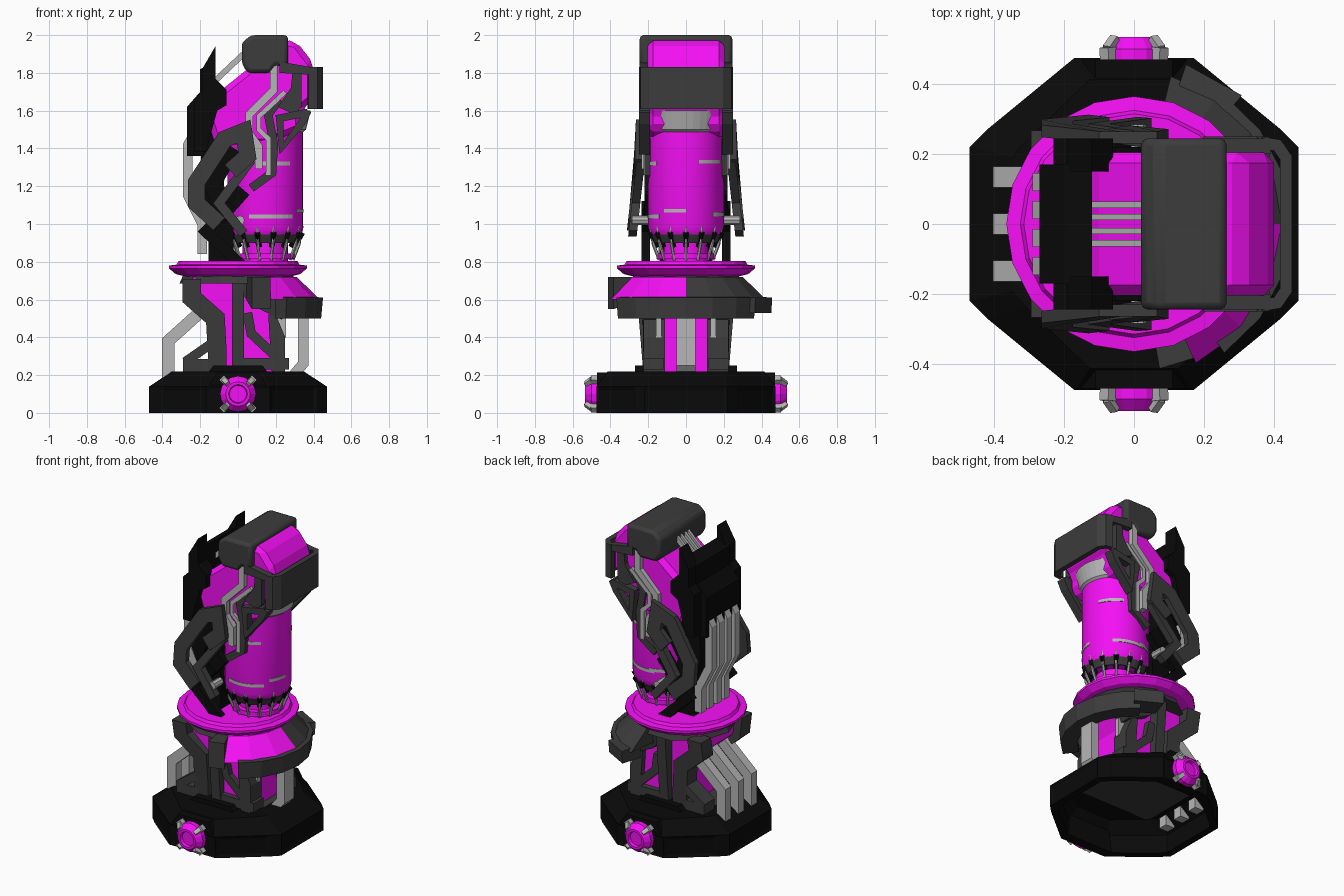
import bpy, bmesh
from math import sin, cos, radians, pi
from mathutils import Vector

def mat(name, c):
    m = bpy.data.materials.new(name)
    m.diffuse_color = (*c, 1)
    return m

PINK = mat("magenta", (0.92, 0.005, 0.92))
DARK = mat("dark_grey", (0.045, 0.045, 0.045))
BLACK = mat("black", (0.003, 0.003, 0.003))
GREY = mat("light_grey", (0.47, 0.47, 0.47))

def finish(name, bm, m, bevel=0, segs=1, smooth=False):
    bmesh.ops.remove_doubles(bm, verts=bm.verts, dist=1e-5)
    bmesh.ops.recalc_face_normals(bm, faces=bm.faces)
    me = bpy.data.meshes.new(name)
    bm.to_mesh(me)
    bm.free()
    me.materials.append(m)
    o = bpy.data.objects.new(name, me)
    bpy.context.collection.objects.link(o)
    if bevel:
        b = o.modifiers.new("bevel", 'BEVEL')
        b.width, b.segments, b.limit_method = bevel, segs, 'ANGLE'
    if smooth:
        bpy.context.view_layer.objects.active = o
        o.select_set(True)
        bpy.ops.object.shade_smooth_by_angle(angle=radians(35))
        o.select_set(False)
    return o

def prism(name, poly, a, b, m, axis='y', flare=None, **kw):
    """Extrude a 2D outline from a to b; flare(z) pushes it away from y = 0."""
    bm = bmesh.new()
    def pt(p, d):
        if axis == 'z':
            return (p[0], p[1], d)
        return (p[0], d + ((1 if a + b > 0 else -1) * flare(p[1]) if flare else 0), p[1])
    lo, hi = ([bm.verts.new(pt(p, d)) for p in poly] for d in (a, b))
    bm.faces.new(lo)
    bm.faces.new(hi)
    n = len(poly)
    for i in range(n):
        j = (i + 1) % n
        bm.faces.new((lo[i], lo[j], hi[j], hi[i]))
    return finish(name, bm, m, **kw)

def both(name, poly, a, b, m, **kw):
    prism(name + "_front", poly, -b, -a, m, **kw)
    prism(name + "_back", poly, a, b, m, **kw)

def strip(path, w):
    """Outline of a mitred band along a 2D path."""
    P = [Vector(p) for p in path]
    left, right = [], []
    for i, p in enumerate(P):
        d = [(P[k + 1] - P[k]).normalized() for k in (i - 1, i) if 0 <= k < len(P) - 1]
        ns = [Vector((-v.y, v.x)) for v in d]
        n = sum(ns, Vector((0, 0))).normalized()
        off = n * (w / 2 / max(0.6, n.dot(ns[0])))
        left.append(tuple(p + off))
        right.append(tuple(p - off))
    return left + right[::-1]

def lathe(name, prof, n, m, loc=(0, 0, 0), a0=0, a1=360, axis='z', **kw):
    """Revolve a closed (radius, height) loop, fully or over an arc."""
    bm = bmesh.new()
    full = a1 - a0 == 360
    rings = []
    for i in range(n if full else n + 1):
        a = radians(a0 + (a1 - a0) * i / n)
        ring = []
        for r, h in prof:
            v = (r * cos(a), r * sin(a), h) if axis == 'z' else (r * cos(a), h, r * sin(a))
            ring.append(bm.verts.new(Vector(v) + Vector(loc)))
        rings.append(ring)
    k = len(prof)
    for i in range(n):
        A, B = rings[i], rings[(i + 1) % len(rings)]
        for j in range(k):
            if prof[j][0] or prof[(j + 1) % k][0]:
                bm.faces.new((A[j], A[(j + 1) % k], B[(j + 1) % k], B[j]))
    if not full:
        bm.faces.new(rings[0])
        bm.faces.new(rings[-1])
    return finish(name, bm, m, **kw)

def rod(name, p, q, r, m, n=6):
    p, q = Vector(p), Vector(q)
    bm = bmesh.new()
    bmesh.ops.create_cone(bm, cap_ends=True, segments=n, radius1=r, radius2=r, depth=(q - p).length)
    rot = (q - p).to_track_quat('Z', 'Y').to_matrix().to_4x4()
    rot.translation = (p + q) / 2
    bm.transform(rot)
    return finish(name, bm, m)

# Base: faceted hollow ring with recessed side panels
quarter = [(0.47, 0.22), (0.42, 0.27), (0.17, 0.475)]
outline = (quarter + [(-x, y) for x, y in quarter[::-1]]
           + [(-x, -y) for x, y in quarter] + [(x, -y) for x, y in quarter[::-1]])
levels = ((1, 1, 0), (1, 1, 0.14), (0.74, 0.87, 0.22), (0.56, 0.5, 0.22), (0.56, 0.5, 0.2), (0.72, 0.78, 0.19),
          (0.9, 0.9, 0.12), (0.9, 0.9, 0))
bm = bmesh.new()
rings = [[bm.verts.new((x * sx, y * sy, z)) for x, y in outline] for sx, sy, z in levels]
sides = []
for k, A in enumerate(rings):
    B = rings[(k + 1) % len(rings)]
    for i in range(12):
        j = (i + 1) % 12
        f = bm.faces.new((A[i], A[j], B[j], B[i]))
        if k == 0 and f.calc_area() > 0.02:
            sides.append(f)
bmesh.ops.recalc_face_normals(bm, faces=bm.faces)
bmesh.ops.inset_individual(bm, faces=sides, thickness=0.03, depth=-0.008)
finish("base_ring", bm, BLACK)
both("base_boss", [(-0.17, 0), (-0.15, 0.15), (-0.11, 0.215), (0.11, 0.215), (0.15, 0.15), (0.17, 0)], 0.41, 0.47, BLACK)
both("base_step", [(-0.17, 0.2), (-0.13, 0.25), (0.13, 0.25), (0.17, 0.2)], 0.17, 0.27, BLACK)

# Side ports with four clamps each
for s, side in ((-1, "front"), (1, "back")):
    lathe("port_" + side, [(0.07, 0.43 * s), (0.095, 0.46 * s), (0.095, 0.5 * s), (0.065, 0.535 * s),
                           (0.05, 0.535 * s), (0.045, 0.515 * s), (0, 0.515 * s), (0, 0.43 * s)],
          16, PINK, (0, 0, 0.1), axis='y')
    for k in range(4):
        a = pi / 4 + k * pi / 2
        at = lambda r, y: (r * cos(a), y * s, 0.1 + r * sin(a))
        rod("port_clamp", at(0.1, 0.44), at(0.105, 0.505), 0.025, GREY, 4)
        rod("port_clamp_tip", at(0.105, 0.5), at(0.075, 0.53), 0.018, GREY, 4)

# Tower core, frames and feet
prism("tower_core", [(-0.12, 0.2), (-0.13, 0.5), (-0.24, 0.6), (-0.24, 0.72), (0.24, 0.72), (0.24, 0.6),
                     (0.19, 0.5), (0.21, 0.2)], -0.19, 0.19, PINK)
prism("tower_floor", [(-0.3, 0.19), (-0.3, 0.215), (0.27, 0.215), (0.27, 0.19)], -0.23, 0.23, DARK)
lathe("tower_rim", [(0.31, 0.685), (0.29, 0.73), (0, 0.73), (0, 0.685)], 10, DARK)
lean = lambda z: max(0, z - 0.5) * 0.2
frames = [([(-0.245, 0.71), (-0.245, 0.61), (-0.12, 0.5), (-0.11, 0.32), (-0.11, 0.2)], 0.1),
          ([(-0.15, 0.36), (-0.28, 0.27)], 0.05), ([(-0.29, 0.25), (-0.1, 0.25)], 0.07),
          ([(0, 0.71), (0, 0.2)], 0.065),
          ([(0.03, 0.68), (0.1, 0.6), (0.25, 0.53)], 0.08),
          ([(0.05, 0.53), (0.07, 0.42), (0.23, 0.27)], 0.05), ([(0.02, 0.26), (0.27, 0.26)], 0.06)]
for path, w in frames:
    both("tower_frame", strip(path, w), 0.12, 0.225, DARK, flare=lean)
both("tower_side_panel", [(0.18, 0.2), (0.25, 0.2), (0.25, 0.4), (0.2, 0.52), (0.16, 0.52)], 0.11, 0.225, DARK)
both("tower_side_tab", [(0.2, 0.4), (0.255, 0.4), (0.255, 0.52), (0.2, 0.52)], 0.13, 0.16, GREY)
prism("right_strut", strip([(0.26, 0.16), (0.345, 0.26), (0.345, 0.52)], 0.055), -0.05, 0.05, GREY)
for y in (-0.135, 0, 0.135):
    prism("left_strut", strip([(-0.37, 0.12), (-0.37, 0.38), (-0.17, 0.56)], 0.065), y - 0.03, y + 0.03, GREY)

# One-sided collar wrapped round the tower
lathe("collar_band", [(0.34, 0.5), (0.44, 0.5), (0.45, 0.61), (0.34, 0.62)], 6, DARK, a0=-55, a1=55)
lathe("collar_hook", [(0.34, 0.53), (0.475, 0.53), (0.48, 0.61), (0.34, 0.62)], 1, DARK, a0=50, a1=72)
shelf = [(0.435, 0.6), (0.31, 0.72), (0.2, 0.72), (0.2, 0.62)]
lathe("collar_panel", shelf, 3, PINK, a0=-66, a1=0)
lathe("collar_cover", shelf, 4, DARK, a0=0, a1=76)
lathe("collar_end", [(0.42, 0.55), (0.42, 0.72), (0.25, 0.72), (0.25, 0.6)], 1, DARK, a0=-80, a1=-66)

# Turntable disc
lathe("turntable", [(0.27, 0.72), (0.33, 0.735), (0.365, 0.765), (0.365, 0.78), (0.325, 0.785), (0.315, 0.803),
                    (0, 0.803), (0, 0.72)], 20, PINK)

# Barrel, its neck, ribs and pins
CX = 0.145
lathe("barrel", [(0, 0.9), (0.16, 0.9), (0.19, 0.95), (0.2, 0.985), (0.2, 1.62), (0, 1.62)], 32, PINK, (CX, 0, 0), smooth=True)
lathe("neck", [(0, 0.78), (0.12, 0.78), (0.12, 0.92), (0, 0.92)], 24, PINK, (CX, 0, 0), smooth=True)
lathe("neck_ring", [(0.11, 0.815), (0.155, 0.815), (0.155, 0.845), (0.11, 0.845)], 24, PINK, (CX, 0, 0))
lathe("neck_band", [(0.12, 0.9), (0.172, 0.9), (0.193, 0.945), (0.13, 0.945)], 24, DARK, (CX, 0, 0))
for k in range(14):
    a = 2 * pi * k / 14
    at = lambda r, z: (CX + r * cos(a), r * sin(a), z)
    rod("neck_rib", at(0.15, 0.88), at(0.195, 0.955), 0.016, BLACK, 4)
    rod("neck_pin", at(0.195, 0.99), at(0.18, 0.9), 0.007, GREY)
    rod("neck_pin_foot", at(0.18, 0.9), at(0.145, 0.81), 0.009, GREY)
for a, w, z in ((-115, 70, 1.03), (-35, 35, 1.06), (45, 60, 1.04), (-100, 50, 1.31), (20, 45, 1.32), (95, 45, 1.05)):
    lathe("barrel_slash", [(0.19, z), (0.203, z), (0.203, z + 0.02), (0.19, z + 0.02)], 8, GREY, (CX, 0, 0), a, a + w)

# Upper body, hood and front guard
prism("upper_body", [(-0.12, 1.42), (-0.17, 1.58), (-0.1, 1.7), (0.05, 1.82), (0.24, 1.975), (0.31, 1.965), (0.4, 1.85),
                     (0.4, 1.66), (0.335, 1.6), (0.335, 1.5), (0.14, 1.42)], -0.205, 0.205, PINK, bevel=0.03)
prism("hood", [(0.02, 1.85), (0.02, 1.96), (0.07, 2.0), (0.265, 2.0), (0.265, 1.84), (0.2, 1.84), (0.17, 1.8), (0.05, 1.8)],
      -0.245, 0.245, DARK, bevel=0.02, segs=2, smooth=True)
prism("front_guard", strip([(0.37, -0.232), (0.41, -0.225), (0.434, -0.19), (0.434, 0.19), (0.41, 0.225), (0.37, 0.232)], 0.034),
      1.61, 1.83, DARK, axis='z')
both("guard_bar", [(0.22, 1.8), (0.22, 1.86), (0.39, 1.83), (0.39, 1.79)], 0.2, 0.245, DARK)
both("cheek", [(0.29, 1.82), (0.335, 1.8), (0.335, 1.62), (0.3, 1.58), (0.21, 1.62), (0.28, 1.72)], 0.19, 0.235, DARK)
lathe("chin_bracket", [(0.19, 1.48), (0.215, 1.5), (0.24, 1.6), (0.19, 1.6)], 10, GREY, (CX, 0, 0), -48, 48)
both("cheek_bracket", strip([(0.37, 1.6), (0.34, 1.54), (0.23, 1.4), (0.22, 1.56), (0.37, 1.59)], 0.04), 0.19, 0.25, DARK)

# Side trims
both("zigzag_trim", strip([(0.19, 1.85), (0.19, 1.71), (0.06, 1.58), (0.06, 1.48), (0.11, 1.41), (0.11, 1.29)], 0.04), 0.19, 0.235, GREY)
both("zigzag_trim_rear", strip([(0.25, 1.7), (0.11, 1.57), (0.11, 1.5), (0.16, 1.45), (0.16, 1.26)], 0.025), 0.18, 0.225, GREY)
both("cheek_rail", strip([(0.22, 1.66), (0.16, 1.58), (0.19, 1.42), (0.18, 1.27), (0.07, 1.19)], 0.045), 0.17, 0.22, DARK)

# Folded arms and legs
out = lambda z: max(0, 1.4 - z) * 0.11
both("arm_shell", strip([(-0.1, 1.0), (-0.22, 1.11), (-0.22, 1.22), (-0.07, 1.45), (0.03, 1.49), (0.05, 1.36), (-0.04, 1.28)], 0.09),
     0.23, 0.265, DARK, flare=out)
both("arm_link", strip([(0.07, 1.34), (-0.1, 1.11), (0.03, 0.95)], 0.05), 0.21, 0.255, DARK, flare=out)
both("arm_inner", strip([(-0.02, 1.4), (-0.14, 1.2), (-0.08, 1.05), (0.03, 1.18)], 0.08), 0.17, 0.22, BLACK)
both("leg", strip([(-0.03, 1.1), (-0.17, 0.96), (0.02, 0.78)], 0.06), 0.19, 0.235, BLACK)
for s in (-1, 1):
    rod("arm_knob", (0.01, s * 0.2, 1.02), (0.01, s * 0.285, 1.02), 0.025, GREY, 8)

# Back armour, spine, fins and vents
prism("back_plate", [(-0.12, 1.86), (-0.12, 1.4), (-0.18, 1.36), (-0.27, 1.36), (-0.27, 1.62), (-0.2, 1.7), (-0.2, 1.82)],
      -0.17, 0.17, BLACK)
both("back_wing", [(-0.12, 1.94), (-0.12, 1.77), (-0.06, 1.71), (-0.06, 1.63), (-0.11, 1.6), (-0.17, 1.38), (-0.23, 1.38),
                   (-0.23, 1.66), (-0.19, 1.7), (-0.19, 1.82)], 0.15, 0.245, BLACK)
prism("spine", strip([(-0.12, 1.5), (-0.14, 1.2), (-0.09, 1.0), (-0.09, 0.78)], 0.13), -0.14, 0.14, BLACK)
for y in (-0.12, -0.04, 0.04, 0.12):
    prism("back_fin", strip([(-0.19, 0.84), (-0.19, 1.0), (-0.265, 1.15), (-0.265, 1.42), (-0.2, 1.54)], 0.05), y - 0.026, y + 0.026, GREY)
for y in (-0.055, -0.02, 0.02, 0.055):
    prism("top_vent", strip([(-0.13, 1.75), (0.04, 1.91)], 0.03), y - 0.009, y + 0.009, GREY)
